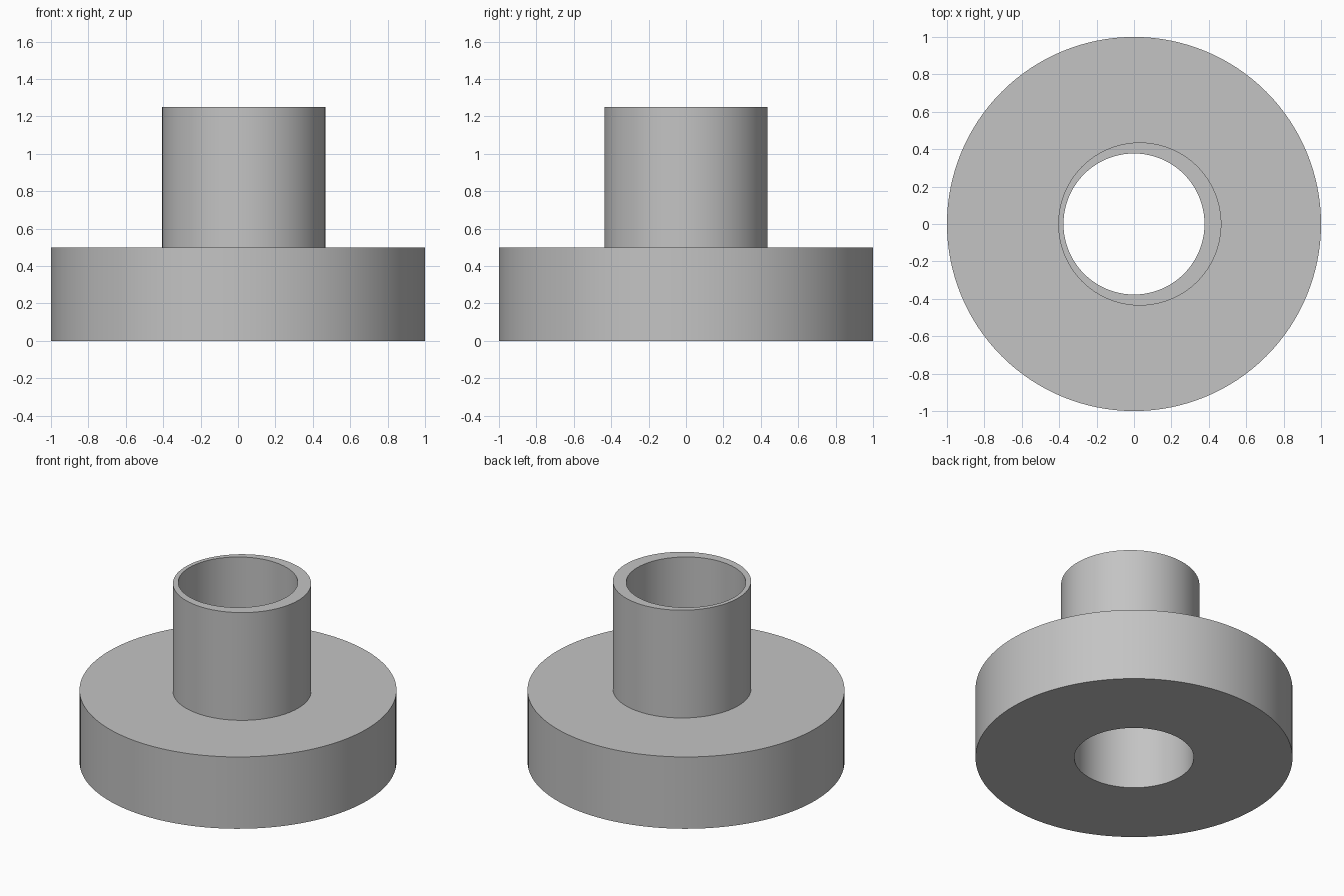
import bpy
import bmesh
from math import cos, sin, tau, radians

cube = bpy.data.objects.get("Cube")
if cube:
    bpy.data.objects.remove(cube, do_unlink=True)

SEGMENTS = 128
FLANGE_R, COLLAR_R, BORE_R = 1.0, 0.436, 0.377
FLANGE_TOP, COLLAR_TOP = 0.5, 1.25
COLLAR_X = 0.031  # the collar sits slightly off the bore axis

grey = bpy.data.materials.new("plain grey")
grey.use_nodes = True
colour = (0.55, 0.55, 0.55, 1)
grey.diffuse_color = colour
grey.node_tree.nodes["Principled BSDF"].inputs["Base Color"].default_value = colour


def ring(bm, radius, z, x=0.0):
    angles = [tau * i / SEGMENTS for i in range(SEGMENTS)]
    return [bm.verts.new((x + radius * cos(a), radius * sin(a), z)) for a in angles]


# Flange, eccentric collar and through bore as one closed skin of rings
bm = bmesh.new()
rings = [
    ring(bm, BORE_R, 0),
    ring(bm, FLANGE_R, 0),
    ring(bm, FLANGE_R, FLANGE_TOP),
    ring(bm, COLLAR_R, FLANGE_TOP, COLLAR_X),
    ring(bm, COLLAR_R, COLLAR_TOP, COLLAR_X),
    ring(bm, BORE_R, COLLAR_TOP),
]
for lower, upper in zip(rings, rings[1:] + rings[:1]):
    for i in range(SEGMENTS):
        j = (i + 1) % SEGMENTS
        bm.faces.new((lower[i], lower[j], upper[j], upper[i]))
bmesh.ops.recalc_face_normals(bm, faces=bm.faces)

mesh = bpy.data.meshes.new("flanged_bushing")
bm.to_mesh(mesh)
bm.free()
mesh.materials.append(grey)
bushing = bpy.data.objects.new("flanged_bushing", mesh)
bpy.context.collection.objects.link(bushing)

# Smooth round walls, sharp rims
bpy.ops.object.select_all(action="DESELECT")
bushing.select_set(True)
bpy.context.view_layer.objects.active = bushing
bpy.ops.object.shade_smooth_by_angle(angle=radians(30))
